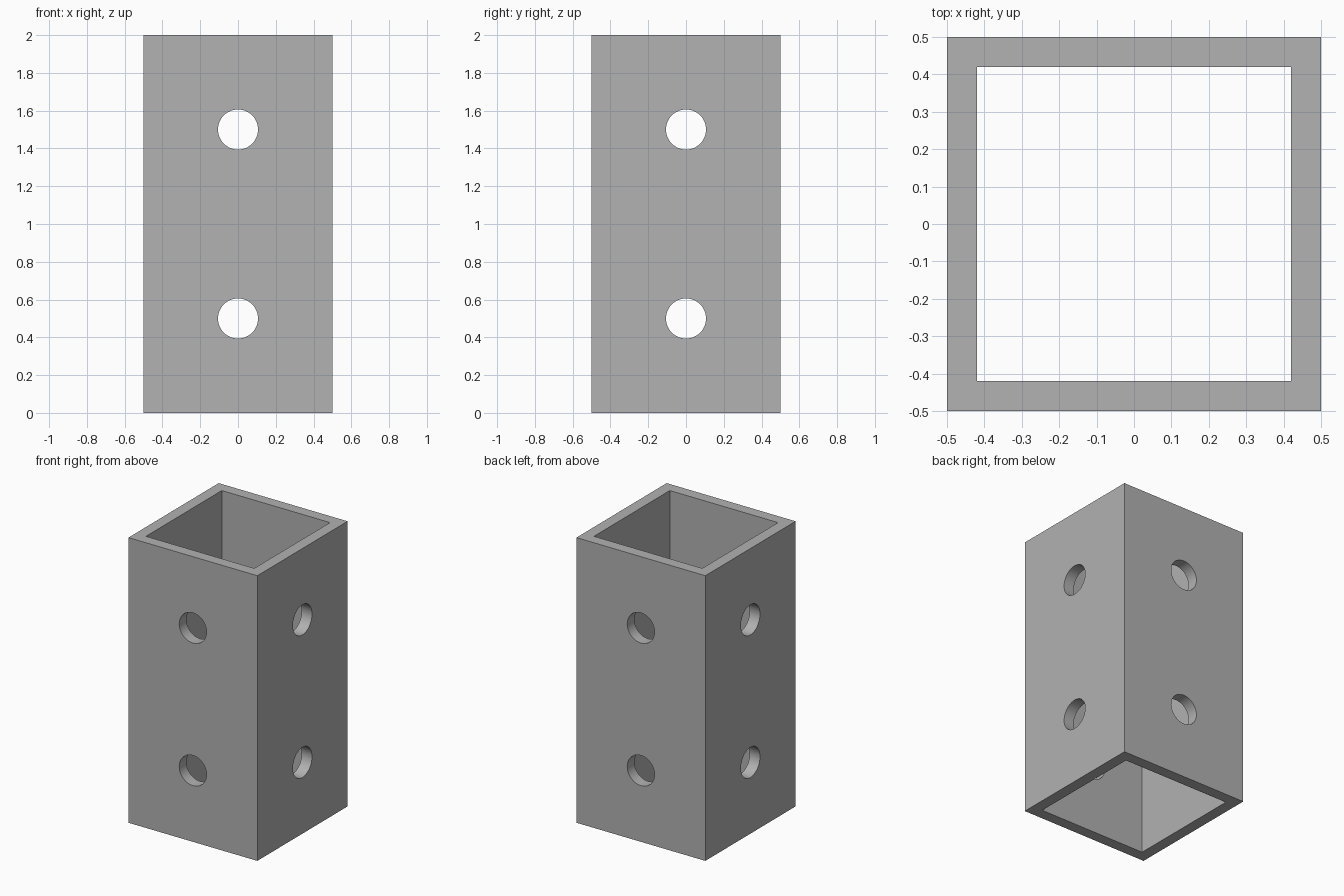
import bpy
import bmesh
from math import pi, radians
from mathutils import Matrix

HEIGHT, OUTER, INNER = 2.0, 0.5, 0.42
HOLE_RADIUS = 0.106

cube = bpy.data.objects.get("Cube")
if cube:
    bpy.data.objects.remove(cube, do_unlink=True)

grey = bpy.data.materials.new("steel_grey")
grey.use_nodes = True
colour = (0.445, 0.445, 0.445, 1)
grey.diffuse_color = colour
grey.node_tree.nodes["Principled BSDF"].inputs["Base Color"].default_value = colour


def make_object(name, bm):
    mesh = bpy.data.meshes.new(name)
    bmesh.ops.recalc_face_normals(bm, faces=bm.faces)
    bm.to_mesh(mesh)
    bm.free()
    mesh.materials.append(grey)
    obj = bpy.data.objects.new(name, mesh)
    bpy.context.collection.objects.link(obj)
    return obj


def square(bm, half, z):
    corners = ((-1, -1), (1, -1), (1, 1), (-1, 1))
    return [bm.verts.new((x * half, y * half, z)) for x, y in corners]


# Square tube, open at both ends: four rings of corners bridged in a loop
bm = bmesh.new()
rings = [square(bm, OUTER, 0), square(bm, OUTER, HEIGHT),
         square(bm, INNER, HEIGHT), square(bm, INNER, 0)]
for a, b in zip(rings, rings[1:] + rings[:1]):
    for i in range(4):
        j = (i + 1) % 4
        bm.faces.new((a[i], a[j], b[j], b[i]))
tube = make_object("square_tube", bm)

# Bolt holes drilled straight through both pairs of walls
for axis in "XY":
    for z in (0.5, 1.5):
        bm = bmesh.new()
        turn = Matrix.Rotation(pi / 2, 4, "Y" if axis == "X" else "X")
        bmesh.ops.create_cone(bm, cap_ends=True, segments=48, radius1=HOLE_RADIUS,
                              radius2=HOLE_RADIUS, depth=1.4,
                              matrix=Matrix.Translation((0, 0, z)) @ turn)
        cutter = make_object("hole_cutter", bm)
        cutter.hide_render = True
        drill = tube.modifiers.new("bolt_hole", "BOOLEAN")
        drill.operation = "DIFFERENCE"
        drill.solver = "EXACT"
        drill.object = cutter
        bpy.context.view_layer.objects.active = tube
        bpy.ops.object.modifier_apply(modifier=drill.name)
        bpy.data.objects.remove(cutter, do_unlink=True)

# Smooth hole walls, crisp tube edges
bpy.ops.object.select_all(action="DESELECT")
tube.select_set(True)
bpy.context.view_layer.objects.active = tube
bpy.ops.object.shade_smooth_by_angle(angle=radians(30))
